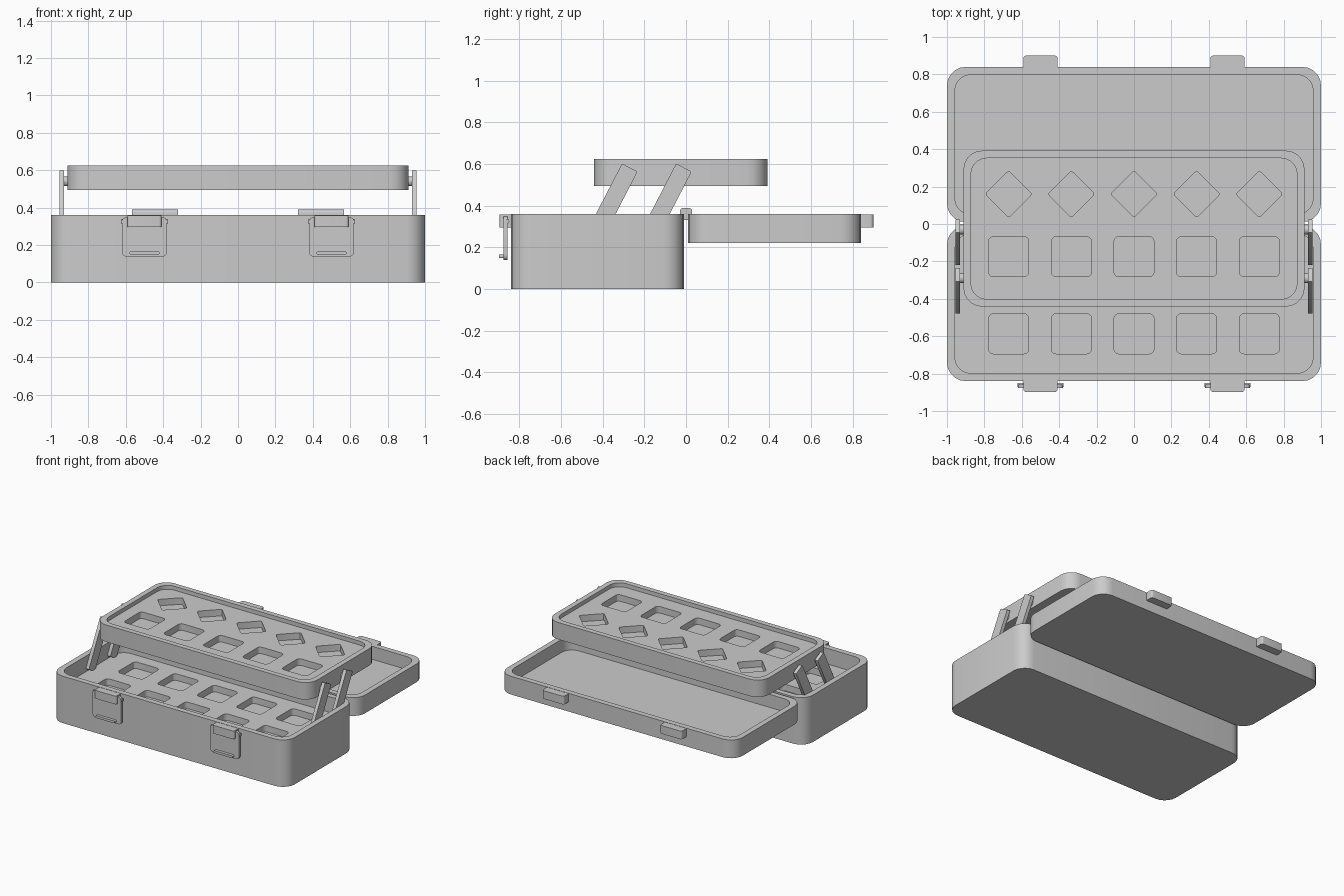
import bpy, bmesh, math
from mathutils import Matrix

if "Cube" in bpy.data.objects:
    bpy.data.objects.remove(bpy.data.objects["Cube"])

grey = bpy.data.materials.new("plain_grey")
grey.diffuse_color = (0.6, 0.6, 0.6, 1)
grey.use_nodes = True
grey.node_tree.nodes["Principled BSDF"].inputs["Base Color"].default_value = grey.diffuse_color
PITCH = 0.335


def rounded(cx, cy, hx, hy, r, seg=5, turn=0):
    """Outline of a rounded rectangle, turned about its centre."""
    pts = []
    for q, (sx, sy) in enumerate([(1, 1), (-1, 1), (-1, -1), (1, -1)]):
        for i in range(seg + 1):
            a = math.pi / 2 * (q + i / seg)
            x = sx * (hx - r) + r * math.cos(a)
            y = sy * (hy - r) + r * math.sin(a)
            pts.append((cx + x * math.cos(turn) - y * math.sin(turn),
                        cy + x * math.sin(turn) + y * math.cos(turn)))
    return pts


def prisms(name, outlines, z0, z1, matrix=Matrix()):
    """One object holding an upright prism for each outline."""
    bm = bmesh.new()
    for pts in outlines:
        lo = [bm.verts.new((x, y, z0)) for x, y in pts]
        hi = [bm.verts.new((x, y, z1)) for x, y in pts]
        bm.faces.new(lo[::-1])
        bm.faces.new(hi)
        for i in range(len(pts)):
            j = (i + 1) % len(pts)
            bm.faces.new((lo[i], lo[j], hi[j], hi[i]))
    bm.transform(matrix)
    bmesh.ops.recalc_face_normals(bm, faces=bm.faces)
    me = bpy.data.meshes.new(name)
    bm.to_mesh(me)
    bm.free()
    me.materials.append(grey)
    ob = bpy.data.objects.new(name, me)
    bpy.context.collection.objects.link(ob)
    return ob


def activate(ob):
    bpy.ops.object.select_all(action='DESELECT')
    ob.select_set(True)
    bpy.context.view_layer.objects.active = ob


def smooth(ob):
    activate(ob)
    bpy.ops.object.shade_smooth_by_angle(angle=math.radians(30))


def cut(ob, cutter):
    cutter.hide_render = True
    m = ob.modifiers.new("cut", 'BOOLEAN')
    m.operation, m.solver, m.object = 'DIFFERENCE', 'EXACT', cutter
    activate(ob)
    bpy.ops.object.modifier_apply(modifier="cut")
    bpy.data.objects.remove(cutter)


def shell(name, cy, hx, hy, z0, z1, floor, wall, pockets=()):
    """Open rounded tub with optional pockets sunk in its floor."""
    ob = prisms(name, [rounded(0, cy, hx, hy, 0.1)], z0, z1)
    cut(ob, prisms("cavity", [rounded(0, cy, hx - wall, hy - wall, 0.085)], floor, z1 + 0.1))
    if pockets:
        cut(ob, prisms("pockets", pockets, floor - 0.05, floor + 0.01))
    smooth(ob)


def row(y, half, r, turn=0):
    return [rounded(PITCH * i, y, half, half, r, 3, turn) for i in range(-2, 3)]


# main tubs
shell("case_body", -0.425, 1, 0.415, 0, 0.36, 0.24, 0.042,
      row(-0.587, 0.107, 0.025) + row(-0.25, 0.107, 0.025))
shell("case_lid", 0.425, 1, 0.415, 0.22, 0.36, 0.26, 0.042)
shell("raised_tray", -0.025, 0.912, 0.417, 0.495, 0.625, 0.595, 0.04,
      row(-0.175, 0.107, 0.025) + row(0.16, 0.088, 0.012, math.pi / 4))

# frames: XZ outlines extruded along -y, YZ outlines extruded along x
XZ = Matrix.Rotation(math.pi / 2, 4, 'X')
YZ = Matrix(((0, 0, 1, 0), (1, 0, 0, 0), (0, 1, 0, 0), (0, 0, 0, 1)))

for side, s in (("left", -1), ("right", 1)):
    x = 0.5 * s
    # hinge barrel and closing tabs
    smooth(prisms(side + "_hinge", [rounded(0, 0.36, 0.03, 0.029, 0.018)],
                  0.445 * s - 0.123, 0.445 * s + 0.123, YZ))
    for name, y0, y1 in (("_lid_tab", 0.83, 0.9), ("_body_tab", -0.897, -0.83)):
        smooth(prisms(side + name, [rounded(x, (y0 + y1) / 2, 0.092, (y1 - y0) / 2, 0.015)],
                      0.295, 0.358))
    # latch plate with pull lip and pivot pin
    smooth(prisms(side + "_latch", [rounded(x, 0.243, 0.121, 0.105, 0.025)], 0.858, 0.876, XZ))
    smooth(prisms(side + "_latch_lip", [rounded(x, 0.157, 0.08, 0.009, 0.006)], 0.87, 0.898, XZ))
    smooth(prisms(side + "_latch_pin", [rounded(-0.86, 0.325, 0.011, 0.011, 0.01)],
                  x - 0.124, x + 0.124, YZ))
    # swing arms carrying the tray
    for end, shift in (("front", 0), ("back", 0.26)):
        y0, z0, y1, z1 = -0.445 + shift, 0.245, -0.27 + shift, 0.583
        length = math.hypot(y1 - y0, z1 - z0)
        arm = rounded((y0 + y1) / 2, (z0 + z1) / 2, 0.042, length / 2, 0.008, 2,
                      -math.atan2(y1 - y0, z1 - z0))
        xs = sorted((0.929 * s, 0.955 * s))
        smooth(prisms(f"{side}_{end}_arm", [arm], xs[0], xs[1], YZ))
        pin = rounded(y1 - 0.02, 0.54, 0.026, 0.026, 0.025)
        xs = sorted((0.9 * s, 0.935 * s))
        smooth(prisms(f"{side}_{end}_arm_pin", [pin], xs[0], xs[1], YZ))
